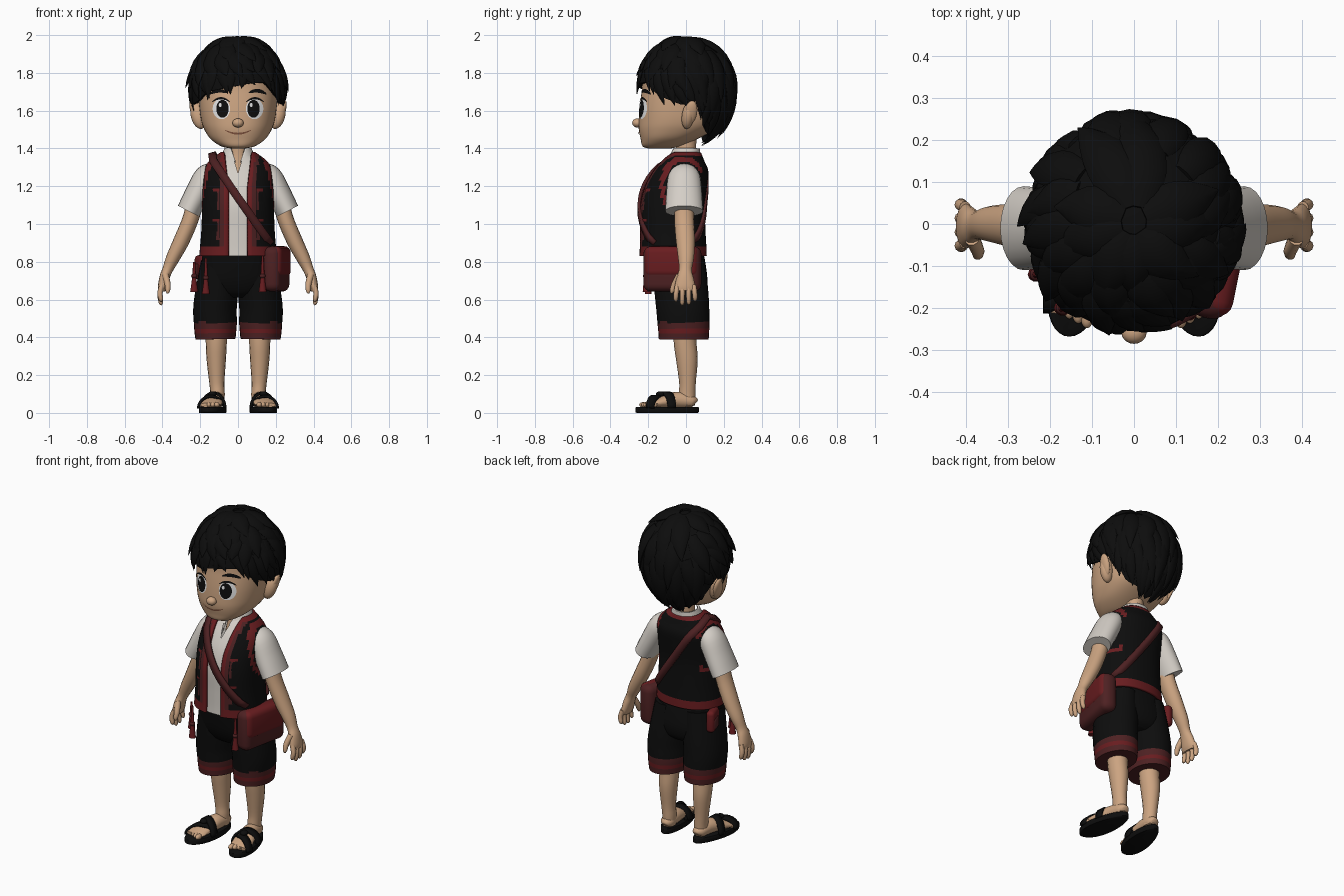
import bpy, bmesh, math, random
from math import sin, cos, pi, radians
from mathutils import Vector, Matrix
from mathutils.bvhtree import BVHTree

if "Cube" in bpy.data.objects:
    bpy.data.objects.remove(bpy.data.objects["Cube"])

def material(name, r, g, b):
    m = bpy.data.materials.new(name)
    m.diffuse_color = (r, g, b, 1)
    m.use_nodes = True
    m.node_tree.nodes["Principled BSDF"].inputs["Base Color"].default_value = m.diffuse_color
    return m

SKIN = material("skin", .60, .37, .22)
BLACK = material("black", .004, .004, .004)
RED = material("red", .14, .012, .014)
MAROON = material("maroon", .075, .015, .016)
WHITE = material("shirt white", .66, .62, .57)
EYE = material("eye white", .8, .8, .8)
LIP = material("lip brown", .22, .09, .05)

def smooth(pts, k=4):
    """Catmull-Rom resampling of tuples."""
    P, out = [pts[0]] + list(pts) + [pts[-1]], []
    for i in range(1, len(P) - 2):
        for t in (j / k for j in range(k)):
            out.append(tuple(.5 * (2*q + (r-p)*t + (2*p-5*q+4*r-s)*t*t + (3*q-p-3*r+s)*t**3)
                             for p, q, r, s in zip(*P[i-1:i+3])))
    return out + [tuple(pts[-1])]

def make(name, parts, mats, rule=None, wrap=True, caps=True, solid=0, recalc=True):
    """Skin lists of rings into one object; rule(face centre) picks the material."""
    verts, faces = [], []
    for rings in parts:
        b, n, m = len(verts), len(rings[0]), len(rings)
        verts += [tuple(p) for ring in rings for p in ring]
        for i in range(m - 1):
            for j in range(n if wrap else n - 1):
                k = (j + 1) % n
                faces.append((b+i*n+j, b+i*n+k, b+i*n+n+k, b+i*n+n+j))
        if caps:
            faces += [tuple(range(b+n-1, b-1, -1)), tuple(range(b+(m-1)*n, b+m*n))]
    me = bpy.data.meshes.new(name)
    me.from_pydata(verts, [], faces)
    if recalc:
        bm = bmesh.new()
        bm.from_mesh(me)
        bmesh.ops.recalc_face_normals(bm, faces=bm.faces)
        bm.to_mesh(me)
        bm.free()
    for m in mats:
        me.materials.append(m)
    for p in me.polygons:
        p.use_smooth = True
        if rule:
            p.material_index = int(rule(p.center))
    me.set_sharp_from_angle(angle=radians(50))
    ob = bpy.data.objects.new(name, me)
    bpy.context.collection.objects.link(ob)
    if solid:
        mod = ob.modifiers.new("thickness", 'SOLIDIFY')
        mod.thickness, mod.offset = solid, 0
    return ob

def tube_rings(pts, n=16, k=4):
    """Elliptical tube through (x, y, z, radius_a, radius_b)."""
    P = smooth(pts, k)
    along = Vector(P[-1][:3]) - Vector(P[0][:3])
    ref = Vector((0, 0, 1)) if abs(along.normalized().y) > .7 else Vector((0, 1, 0))
    rings = []
    for i, p in enumerate(P):
        T = (Vector(P[min(i+1, len(P)-1)][:3]) - Vector(P[max(i-1, 0)][:3])).normalized()
        V = (ref - T * ref.dot(T)).normalized()
        U = V.cross(T)
        rings.append([Vector(p[:3]) + U*p[3]*cos(2*pi*j/n) + V*p[4]*sin(2*pi*j/n) for j in range(n)])
    return rings

def loft(name, rows, mats, rule=None, opening=None, n=48, power=2.3, **kw):
    """Stack of superellipses (z, rx, centre_y, ry), optionally open at the front."""
    rings = []
    for z, rx, cy, ry in smooth(rows, 6):
        a0 = math.asin(min(1, (opening(z) / rx)) ** (power / 2)) if opening else 0
        ring = []
        for j in range(n + 1 if opening else n):
            a = a0 + (2*pi - 2*a0) * j / n
            s, c = sin(a), cos(a)
            ring.append((math.copysign(abs(s)**(2/power), s) * rx,
                         cy - math.copysign(abs(c)**(2/power), c) * ry, z))
        rings.append(ring)
    return make(name, [rings], mats, rule, wrap=not opening, caps=not opening, **kw)

def ball(name, loc, size, mat, rot=(0, 0, 0)):
    bm = bmesh.new()
    bmesh.ops.create_uvsphere(bm, u_segments=20, v_segments=12, radius=1)
    R = Matrix.Rotation(rot[2], 4, 'Z') @ Matrix.Rotation(rot[1], 4, 'Y') @ Matrix.Rotation(rot[0], 4, 'X')
    bm.transform(Matrix.Translation(loc) @ R @ Matrix.Diagonal((*size, 1)))
    me = bpy.data.meshes.new(name)
    bm.to_mesh(me)
    bm.free()
    me.materials.append(mat)
    me.shade_smooth()
    bpy.context.collection.objects.link(bpy.data.objects.new(name, me))

def box(name, loc, size, mat, rot_z=0, bevel=.02):
    bm = bmesh.new()
    bmesh.ops.create_cube(bm, size=1)
    bm.transform(Matrix.Diagonal((*size, 1)))
    bmesh.ops.bevel(bm, geom=bm.edges[:], offset=bevel, segments=4, profile=.5, affect='EDGES')
    bm.transform(Matrix.Translation(loc) @ Matrix.Rotation(rot_z, 4, 'Z'))
    me = bpy.data.meshes.new(name)
    bm.to_mesh(me)
    bm.free()
    me.materials.append(mat)
    me.shade_smooth()
    me.set_sharp_from_angle(angle=radians(40))
    bpy.context.collection.objects.link(bpy.data.objects.new(name, me))

def tree_of(ob):
    return BVHTree.FromPolygons([v.co for v in ob.data.vertices], [tuple(p.vertices) for p in ob.data.polygons])

def project(tree, x, z, side=-1):
    hit = tree.ray_cast(Vector((x, 2*side, z)), Vector((0, -side, 0)))
    return hit[0] or Vector((x, 0, z))

def patch(name, tree, cx, cz, hx, hz, mat, off=.004, disc=True, tilt=0, bend=0):
    """Thin plate laid on the front of a surface."""
    rows = []
    for i in range(11):
        row = []
        for j in range(11):
            u, v = j/5 - 1, i/5 - 1
            if disc:
                u, v = u*math.sqrt(1 - v*v/2), v*math.sqrt(1 - u*u/2)
            x, z = hx*u, hz*v + bend*u*u
            x, z = cx + x*cos(tilt) - z*sin(tilt), cz + x*sin(tilt) + z*cos(tilt)
            row.append(project(tree, x, z) + Vector((0, -off, 0)))
        rows.append(row)
    make(name, [rows], [mat], wrap=False, caps=False, recalc=False)

def ribbon(name, pts, normals, width, mat, solid=.014):
    rows = []
    for i, p in enumerate(pts):
        T = (pts[min(i+1, len(pts)-1)] - pts[max(i-1, 0)]).normalized()
        S = T.cross(normals[i]).normalized() * width / 2
        rows.append([p - S, p + S])
    make(name, [rows], [mat], wrap=False, caps=False, solid=solid)

# ---- head and face
head = loft("head", [(1.40, .04, -.14, .06), (1.412, .09, -.13, .10), (1.45, .145, -.09, .15),
                     (1.50, .178, -.05, .20), (1.55, .195, -.03, .22), (1.62, .205, -.02, .225),
                     (1.70, .21, 0, .235), (1.80, .20, 0, .22), (1.9, .13, 0, .14)], [SKIN])
face = tree_of(head)
ball("nose", (0, -.258, 1.535), (.03, .027, .024), SKIN)
patch("mouth", face, 0, 1.478, .07, .005, LIP, bend=.02)
for s in (-1, 1):
    patch("eye_white", face, s*.088, 1.61, .046, .055, EYE, .003)
    patch("iris", face, s*.082, 1.61, .033, .047, BLACK, .006)
    patch("eye_glint", face, s*.082 - .012, 1.63, .008, .01, EYE, .009)
    patch("upper_eyelid", face, s*.09, 1.666, .047, .006, BLACK, .007, bend=-.02)
    patch("eyebrow", face, s*.105, 1.705, .048, .01, BLACK, .006, bend=-.014, tilt=-s*.08)
    ball("ear", (s*.21, .012, 1.575), (.04, .034, .074), SKIN, (-.15, s*.25, 0))
    ball("ear_rim", (s*.232, .025, 1.59), (.018, .034, .066), SKIN, (-.15, s*.3, 0))

# ---- hair: a cap that ends on a hairline, covered in tapering locks
HAIRLINE = [(-180, 1.43), (-125, 1.49), (-103, 1.66), (-85, 1.63), (-60, 1.65), (-40, 1.70), (-15, 1.72),
            (15, 1.745), (35, 1.75), (55, 1.68), (85, 1.63), (103, 1.66), (125, 1.49), (180, 1.43)]
CENTRE = Vector((0, 0, 1.72))

def scalp(a, t, out=0):
    d = (math.degrees(a) + 180) % 360 - 180
    for (a0, z0), (a1, z1) in zip(HAIRLINE, HAIRLINE[1:]):
        if a0 <= d <= a1:
            h = z0 + (z1 - z0) * (d - a0) / (a1 - a0) - 1.72
    phi = min(3, t * math.acos(h / (.262 if h > 0 else .31)))
    r, c = sin(phi), cos(phi)
    p = Vector((.25*r*sin(a), -.255*r*cos(a), 1.72 + (.262 if c > 0 else .31)*c))
    return p + (p - CENTRE).normalized() * out

cap = [[scalp(2*pi*j/64, .02 + .98*i/20) for j in range(64)] for i in range(21)]
cap.append([scalp(2*pi*j/64, 1, -.05) for j in range(64)])
make("hair_cap", [cap], [BLACK])

def lock(a, t0, t1, twist, w, lift):
    rings = []
    for i in range(8):
        q = i / 7
        c = scalp(a + twist*q, t0 + (t1-t0)*q, lift*q*q - .004)
        n = (c - CENTRE).normalized()
        T = (scalp(a + twist*(q+.05), t0 + (t1-t0)*(q+.05)) - scalp(a + twist*q, t0 + (t1-t0)*q)).normalized()
        S = n.cross(T).normalized()
        r = w * sin(pi * (.22 + .775*q))
        rings.append([c + S*r*cos(k*pi/4) + n*.42*r*sin(k*pi/4) for k in range(8)])
    return rings

rnd = random.Random(4)
locks = []
for count, t0, t1, w, lift in ((9, .06, .5, .06, .025), (16, .3, .72, .05, .026),
                               (22, .5, .9, .045, .028), (30, .68, 1.05, .034, .016)):
    for i in range(count):
        a = 2*pi*(i + rnd.uniform(-.25, .25))/count
        locks.append(lock(a, t0, t1 + rnd.uniform(-.05, .04), rnd.uniform(-.15, .4), w, lift*rnd.uniform(.3, 1.2)))
make("hair_locks", locks, [BLACK])

# ---- torso: neck, shirt, collar, open vest
make("neck", [tube_rings([(0, 0, 1.26, .07, .07), (0, 0, 1.36, .052, .055), (0, 0, 1.46, .05, .055)])], [SKIN])
BODY = [(.83, .197, -.07, .172), (.88, .193, -.07, .17), (.97, .186, -.072, .167), (1.1, .182, -.073, .165),
        (1.2, .182, -.055, .158), (1.28, .175, -.03, .14), (1.33, .145, -.02, .11), (1.375, .085, -.008, .08)]
shirt = loft("shirt", [(z, rx-.012, cy, ry-.012) for z, rx, cy, ry in BODY], [WHITE],
             opening=lambda z: max(0, (z - 1.27) * .3))
loft("shirt_collar", [(1.33, .095, -.015, .09), (1.37, .078, -.005, .075), (1.4, .066, 0, .068)], [WHITE],
     opening=lambda z: .012 + max(0, z - 1.33)*.35, solid=.012)

def vest_gap(z):
    return .05 + max(0, z - 1.2) * .12

def vest_rule(c):
    trim = c.y < 0 and abs(c.x) < vest_gap(c.z) + .04
    armhole = abs(c.x) > .12 and .10 < math.hypot(c.y + .01, (c.z - 1.2)*.8) < .125 and c.z > 1.05
    if c.z < .88 or c.z > 1.355 or armhole or (trim and abs(c.x) < vest_gap(c.z) + .022):
        return 1
    return 2 if trim else 0

loft("vest", BODY, [BLACK, RED, MAROON], vest_rule, vest_gap, solid=.016)
body = tree_of(shirt)
for s in (-1, 1):
    for z in (1.13, .97):
        patch("vest_pocket", body, s*.127, z, .028, .055, MAROON, .024, False)
        patch("pocket_opening", body, s*.127, z + .012, .018, .022, BLACK, .027, False)
        patch("pocket_flap", body, s*.127, z + .05, .03, .007, RED, .028, False)

# ---- sleeves, arms, hands
for s in (-1, 1):
    make("sleeve", [tube_rings([(s*.12, -.01, 1.28, .045, .06), (s*.165, -.01, 1.25, .066, .085),
                                (s*.215, -.01, 1.16, .066, .095), (s*.262, -.01, 1.068, .063, .1)], 24)], [WHITE])
    make("arm", [tube_rings([(s*.22, -.01, 1.15, .045, .05), (s*.25, -.01, 1.03, .043, .052),
                             (s*.30, -.003, .91, .042, .05), (s*.345, 0, .82, .036, .042),
                             (s*.372, -.003, .76, .028, .034), (s*.388, -.005, .72, .027, .044),
                             (s*.40, -.005, .67, .024, .054), (s*.405, -.005, .645, .018, .05)])], [SKIN])
    fingers = [tube_rings([(s*.402, y, .675, .014, .014), (s*.413, y*1.15, .635, .014, .014),
                           (s*.408, y*1.2, tip + .012, .012, .012), (s*.402, y*1.2, tip, .004, .004)], 10, 3)
               for y, tip in ((-.045, .59), (-.017, .572), (.012, .575), (.04, .592))]
    fingers.append(tube_rings([(s*.385, -.035, .73, .018, .018), (s*.372, -.062, .68, .016, .016),
                               (s*.372, -.074, .645, .012, .012), (s*.373, -.076, .632, .004, .004)], 10, 3))
    make("fingers", fingers, [SKIN])

# ---- shorts, legs, feet, sandals
loft("shorts_seat", [(.86, .185, -.065, .155), (.78, .195, -.05, .155), (.70, .20, -.035, .148),
                     (.64, .17, -.025, .125), (.61, .10, -.02, .09)], [BLACK])
for s in (-1, 1):
    make("shorts_leg", [tube_rings([(s*.1, -.04, .80, .095, .14), (s*.112, -.025, .65, .112, .142),
                                    (s*.122, -.017, .55, .115, .14), (s*.12, -.013, .48, .114, .138),
                                    (s*.12, -.012, .435, .111, .135), (s*.119, -.012, .39, .106, .132)], 28)],
         [BLACK, MAROON, RED], lambda c: 0 if c.z > .48 else 2 if .42 < c.z < .445 else 1)
    make("leg", [tube_rings([(s*.115, -.005, .5, .058, .062), (s*.115, -.005, .38, .056, .06),
                             (s*.115, .005, .28, .051, .057), (s*.112, .008, .16, .04, .044),
                             (s*.108, .006, .1, .038, .044), (s*.108, .006, .04, .036, .042)])], [SKIN])
    make("foot", [tube_rings([(s*.107, .05, .05, .02, .02), (s*.108, .03, .06, .038, .034),
                              (s*.118, -.05, .068, .046, .044), (s*.133, -.12, .058, .056, .032),
                              (s*.148, -.185, .046, .06, .02), (s*.152, -.215, .042, .05, .012)])], [SKIN])
    for i in range(5):
        x = .112 + .021*i
        ball("toe", (s*x, -.222 + .011*i, .043), (.015 - .001*i, .026, .015), SKIN)
    sole = []
    for z, grow in ((0, .96), (.004, 1), (.028, 1), (.032, .97)):
        ring = []
        for j in range(40):
            t = 2*pi*j/40
            f = .5 + .5*cos(t)       # 1 at the toe, 0 at the heel
            ring.append((s*(.107 + .047*f + grow*(.057 + .024*f)*sin(t)), -.1 - .168*grow*cos(t), z))
        sole.append(ring)
    make("sandal_sole", [sole], [BLACK])
    for y, cx, rx, h, skew in ((-.105, .13, .062, .08, .03), (-.155, .142, .068, .062, -.035)):
        arc = [Vector((s*(cx + rx*cos(pi*k/14)), y + skew*cos(pi*k/14), .025 + h*sin(pi*k/14))) for k in range(15)]
        ribbon("sandal_strap", arc, [Vector((s*cos(pi*k/14), 0, sin(pi*k/14))) for k in range(15)], .045, BLACK)
    ball("strap_knot", (s*.136, -.135, .1), (.022, .025, .014), BLACK)

# ---- shoulder bag with its strap, tassels and hip pouch
path, normals = [], []
line = [(-.125 + .29*k/14, 1.325 - .43*k/14) for k in range(15)]
for side, seq in ((-1, line[::-1]), (1, line)):
    for x, z in seq:
        n = Vector((x*2, side, max(0, z - 1.15)*2)).normalized()
        path.append(project(body, x, z, side) + n*.024)
        normals.append(n)
    if side < 0:
        path.append(Vector((-.135, -.015, 1.372)))
        normals.append(Vector((-.3, 0, 1)).normalized())
ribbon("bag_strap", path, normals, .042, MAROON, .016)
box("bag", (.203, -.072, .762), (.095, .31, .24), MAROON, -.2, .04)
box("bag_flap", (.212, -.074, .80), (.092, .29, .165), RED, -.2, .035)
for x, y, top, low in ((-.232, -.12, .80, .64), (-.17, -.2, .82, .63), (.13, -.212, .83, .64)):
    make("tassel", [tube_rings([(x, y, top, .006, .006), (x, y, (top+low)/2 + .02, .009, .009),
                                (x, y, low + .06, .013, .013), (x, y, low, .021, .018)], 10)], [RED])
    ball("tassel_knot", (x, y, low + .085), (.016, .016, .014), MAROON)
box("hip_pouch", (-.195, .02, .77), (.05, .11, .13), RED, .3, .022)
box("hip_pouch_front", (-.203, .023, .755), (.05, .075, .075), MAROON, .3, .018)
